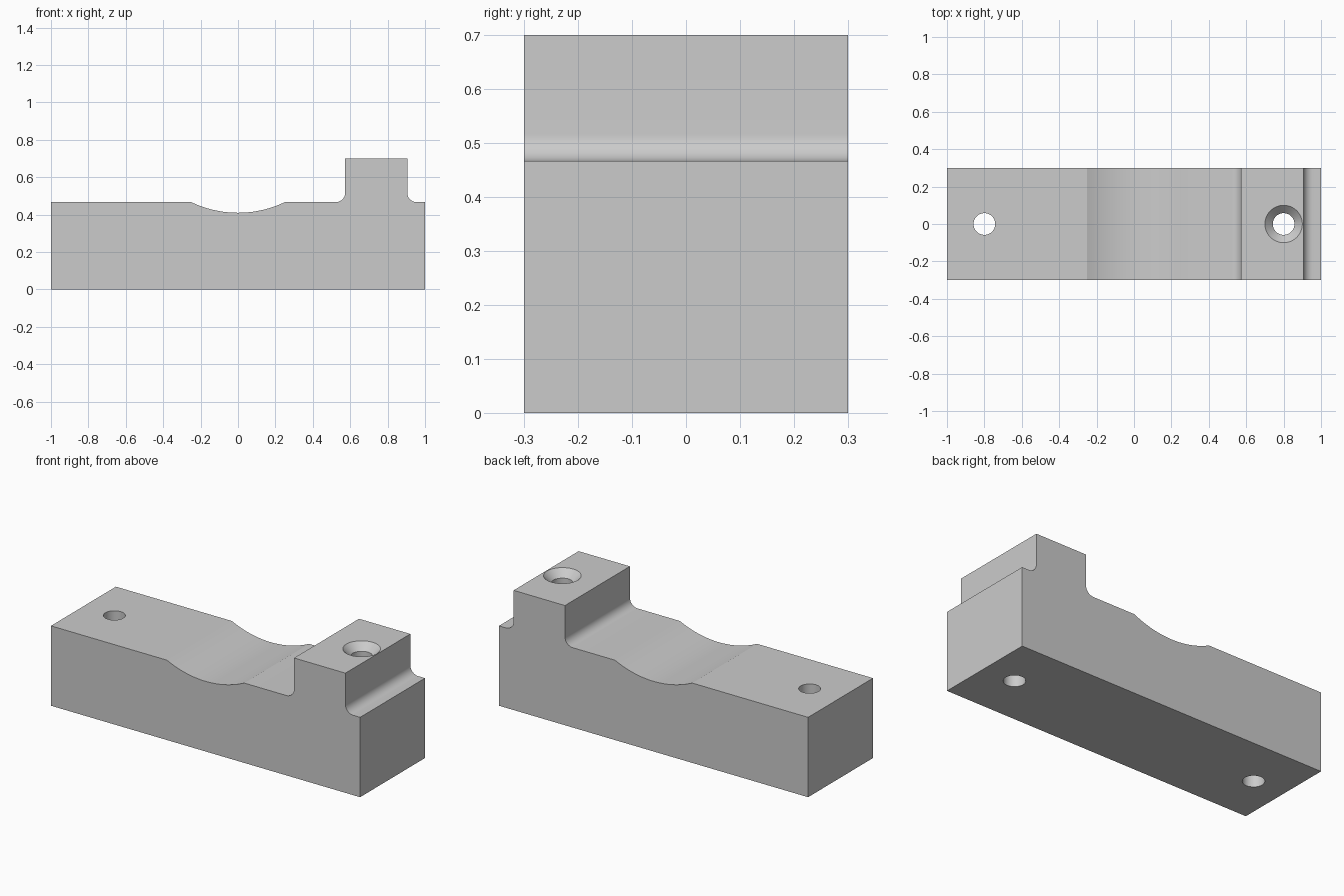
import bpy
import bmesh
from math import sin, cos, pi, asin, radians

cube = bpy.data.objects.get("Cube")
if cube:
    bpy.data.objects.remove(cube, do_unlink=True)

HALF_LENGTH, HALF_WIDTH = 1.0, 0.3
DECK, TOP = 0.467, 0.7
STEP_LEFT, STEP_RIGHT, FILLET = 0.573, 0.905, 0.05
SADDLE_HALF, SADDLE_DEPTH = 0.25, 0.057
HOLE_R, SINK_R = 0.058, 0.1

grey = bpy.data.materials.new("light grey")
grey.use_nodes = True
grey.diffuse_color = (0.6, 0.6, 0.6, 1)
grey.node_tree.nodes["Principled BSDF"].inputs["Base Color"].default_value = (0.6, 0.6, 0.6, 1)


def arc(cx, cz, r, start, end, steps):
    angles = [start + (end - start) * i / steps for i in range(steps + 1)]
    return [(cx + r * cos(a), cz + r * sin(a)) for a in angles]


def make_object(name, bm):
    bmesh.ops.recalc_face_normals(bm, faces=bm.faces)
    mesh = bpy.data.meshes.new(name)
    bm.to_mesh(mesh)
    bm.free()
    mesh.materials.append(grey)
    obj = bpy.data.objects.new(name, mesh)
    bpy.context.collection.objects.link(obj)
    return obj


def drill(name, x, rings, sides=48):
    """Turned cutter from (radius, height) rings."""
    bm = bmesh.new()
    loops = [[bm.verts.new((x + r * cos(2 * pi * i / sides), r * sin(2 * pi * i / sides), z))
              for i in range(sides)] for r, z in rings]
    for low, high in zip(loops, loops[1:]):
        for i in range(sides):
            j = (i + 1) % sides
            bm.faces.new((low[i], low[j], high[j], high[i]))
    bm.faces.new(loops[0])
    bm.faces.new(loops[-1])
    return make_object(name, bm)


# Side profile: base, saddle dip and raised step with filleted feet
saddle_r = (SADDLE_HALF ** 2 + SADDLE_DEPTH ** 2) / (2 * SADDLE_DEPTH)
sweep = asin(SADDLE_HALF / saddle_r)
profile = [(-HALF_LENGTH, 0), (HALF_LENGTH, 0), (HALF_LENGTH, DECK)]
profile += arc(STEP_RIGHT + FILLET, DECK + FILLET, FILLET, 1.5 * pi, pi, 10)
profile += [(STEP_RIGHT, TOP), (STEP_LEFT, TOP)]
profile += arc(STEP_LEFT - FILLET, DECK + FILLET, FILLET, 0, -pi / 2, 10)
profile += arc(0, DECK - SADDLE_DEPTH + saddle_r, saddle_r,
               -pi / 2 + sweep, -pi / 2 - sweep, 20)
profile.append((-HALF_LENGTH, DECK))

bm = bmesh.new()
face = bm.faces.new([bm.verts.new((x, -HALF_WIDTH, z)) for x, z in profile])
extruded = bmesh.ops.extrude_face_region(bm, geom=[face])["geom"]
bmesh.ops.translate(bm, vec=(0, 2 * HALF_WIDTH, 0),
                    verts=[v for v in extruded if isinstance(v, bmesh.types.BMVert)])
block = make_object("clamp_block", bm)

# Plain hole through the deck, countersunk hole through the step
over = 0.02
cutters = [
    drill("plain_hole_cutter", -0.8, [(HOLE_R, -0.1), (HOLE_R, 0.8)]),
    drill("countersunk_hole_cutter", 0.8,
          [(HOLE_R, -0.1), (HOLE_R, TOP - (SINK_R - HOLE_R)), (SINK_R + over, TOP + over)]),
]
bpy.ops.object.select_all(action='DESELECT')
bpy.context.view_layer.objects.active = block
block.select_set(True)
for cutter in cutters:
    mod = block.modifiers.new(cutter.name, 'BOOLEAN')
    mod.operation = 'DIFFERENCE'
    mod.solver = 'EXACT'
    mod.object = cutter
    bpy.ops.object.modifier_apply(modifier=mod.name)
    bpy.data.objects.remove(cutter, do_unlink=True)

# Smooth curved walls, crisp edges
bpy.ops.object.shade_smooth_by_angle(angle=radians(20))
